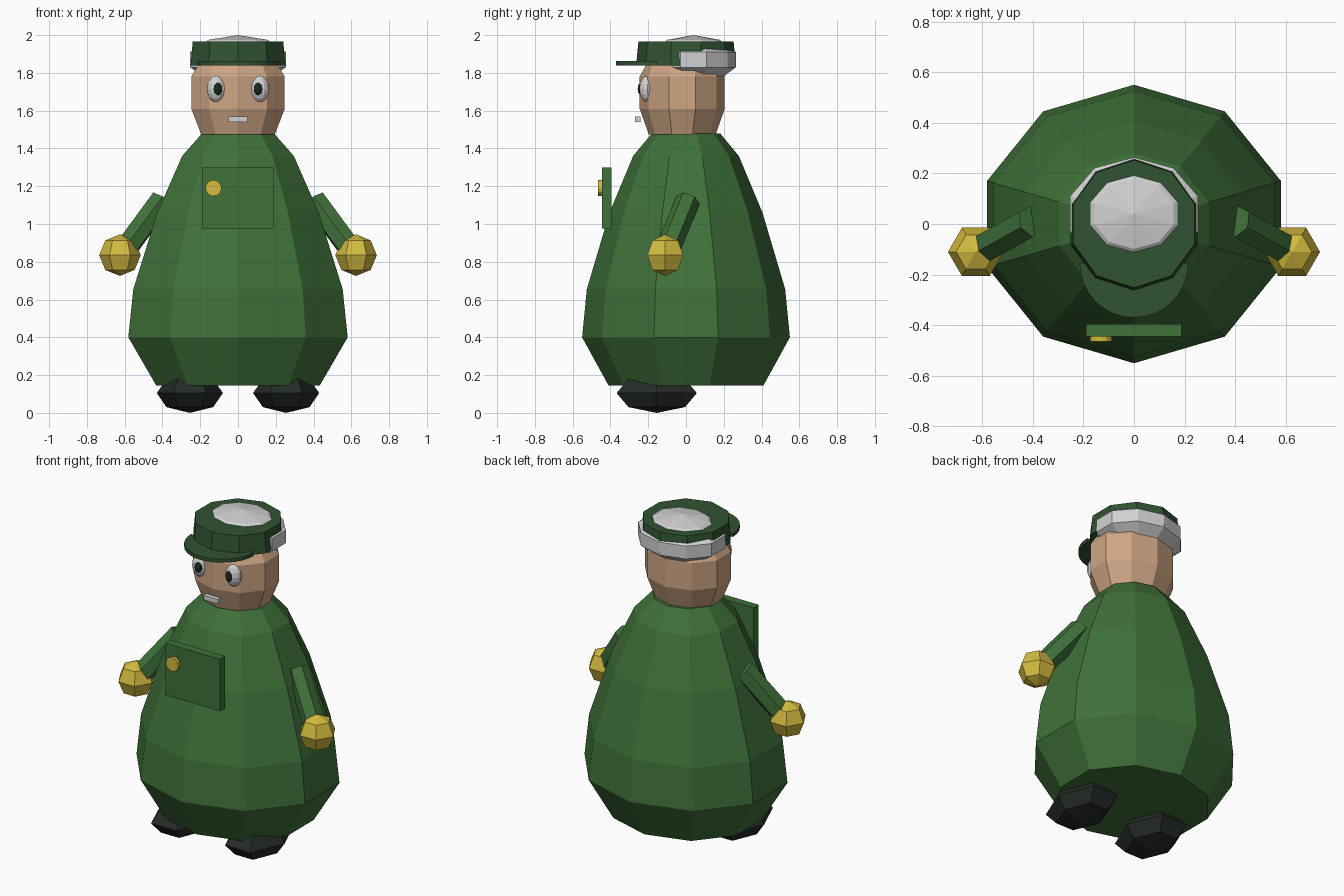
import bpy, bmesh, math
from mathutils import Vector

if "Cube" in bpy.data.objects:
    bpy.data.objects.remove(bpy.data.objects["Cube"])


def mat(name, rgb):
    m = bpy.data.materials.new(name)
    m.diffuse_color = (*rgb, 1)
    m.use_nodes = True
    m.node_tree.nodes["Principled BSDF"].inputs["Base Color"].default_value = m.diffuse_color
    return m


COAT = mat("coat green", (0.050, 0.165, 0.042))
CAP = mat("cap green", (0.030, 0.088, 0.032))
SKIN = mat("skin", (0.62, 0.38, 0.23))
GOLD = mat("gold", (0.66, 0.50, 0.05))
GREY = mat("light grey", (0.64, 0.64, 0.64))
BLACK = mat("shoe black", (0.018, 0.024, 0.020))
PUPIL = mat("pupil dark", (0.008, 0.022, 0.012))


def finish(bm, name, m):
    bmesh.ops.remove_doubles(bm, verts=bm.verts, dist=1e-5)
    bmesh.ops.recalc_face_normals(bm, faces=bm.faces)
    me = bpy.data.meshes.new(name)
    bm.to_mesh(me)
    bm.free()
    me.materials.append(m)
    ob = bpy.data.objects.new(name, me)
    bpy.context.collection.objects.link(ob)
    return ob


def lathe(name, profile, m, sides=10, centre=(0, 0, 0), sx=1, sy=1, phase=math.pi / 2):
    """Turn (radius, z) points around z, with closed ends."""
    bm = bmesh.new()
    rings = []
    for r, z in profile:
        ring = []
        if r < 1e-6:
            ring = [bm.verts.new((centre[0], centre[1], centre[2] + z))] * sides
        else:
            for i in range(sides):
                a = phase + math.tau * i / sides
                ring.append(bm.verts.new((centre[0] + sx * r * math.cos(a),
                                          centre[1] + sy * r * math.sin(a), centre[2] + z)))
        rings.append(ring)
    for lo, hi in zip(rings, rings[1:]):
        for i in range(sides):
            j = (i + 1) % sides
            bm.faces.new(list(dict.fromkeys((lo[i], lo[j], hi[j], hi[i]))))
    for ring in (rings[0], rings[-1]):
        if ring[0] is not ring[1]:
            bm.faces.new(ring)
    return finish(bm, name, m)


def ball(name, centre, size, m, sides=10, rings=5, phase=math.pi / 2):
    prof = [(math.sin(math.pi * k / rings) if 0 < k < rings else 0,
             -size[2] * math.cos(math.pi * k / rings)) for k in range(rings + 1)]
    return lathe(name, prof, m, sides, centre, size[0], size[1], phase)


def box(name, lo, hi, m):
    bm = bmesh.new()
    bmesh.ops.create_cube(bm, size=1)
    for v in bm.verts:
        v.co = [(a + b) / 2 + c * (b - a) for a, b, c in zip(lo, hi, v.co)]
    return finish(bm, name, m)


def rod(name, a, b, radius, sides, m):
    a, b = Vector(a), Vector(b)
    ob = lathe(name, [(radius, 0), (radius, (b - a).length)], m, sides)
    ob.location = a
    ob.rotation_mode = 'QUATERNION'
    ob.rotation_quaternion = (b - a).to_track_quat('Z', 'Y')
    return ob


# Coat body
lathe("coat_body", [(0.41, 0.145), (0.55, 0.40), (0.525, 0.655), (0.405, 1.06),
                    (0.28, 1.36), (0.18, 1.48)], COAT, sx=1.11)

# Head, hair and cap
lathe("head", [(0.205, 1.475), (0.26, 1.61), (0.26, 1.78), (0.21, 1.86), (0.14, 1.92)],
      SKIN, centre=(0, -0.02, 0), sy=0.865)
ball("hair", (0, 0.04, 1.87), (0.28, 0.235, 0.13), GREY)
lathe("cap", [(0.264, 1.84), (0.252, 1.965)], CAP)

# Half-round cap visor
bm = bmesh.new()
arc = [math.pi + math.pi * i / 16 for i in range(17)]
face = bm.faces.new([bm.verts.new((0.215 * math.cos(a), -0.155 + 0.215 * math.sin(a), 1.84))
                     for a in arc])
ext = bmesh.ops.extrude_face_region(bm, geom=[face])
for v in ext["geom"]:
    if isinstance(v, bmesh.types.BMVert):
        v.co.z += 0.022
finish(bm, "cap_visor", CAP)

# Mouth
box("mouth", (-0.05, -0.27, 1.54), (0.05, -0.24, 1.568), GREY)

# Chest panel and badge
box("chest_panel", (-0.19, -0.445, 0.975), (0.187, -0.395, 1.30), COAT)
rod("badge", (-0.13, -0.44, 1.19), (-0.13, -0.465, 1.19), 0.043, 12, GOLD)

# Paired parts
for s, side in ((-1, "left"), (1, "right")):
    ball(side + "_eye", (s * 0.115, -0.205, 1.715), (0.05, 0.042, 0.07), GREY, 12, 8)
    ball(side + "_pupil", (s * 0.107, -0.236, 1.715), (0.025, 0.02, 0.034), PUPIL, 10, 6)
    rod(side + "_arm", (s * 0.405, 0.01, 1.125), (s * 0.585, -0.09, 0.88), 0.065, 6, COAT)
    ball(side + "_hand", (s * 0.625, -0.11, 0.835), (0.11, 0.11, 0.11), GOLD, 6, 4, 0)
    ball(side + "_shoe", (s * 0.255, -0.155, 0.105), (0.175, 0.245, 0.105), BLACK, 6, 4, 0)
